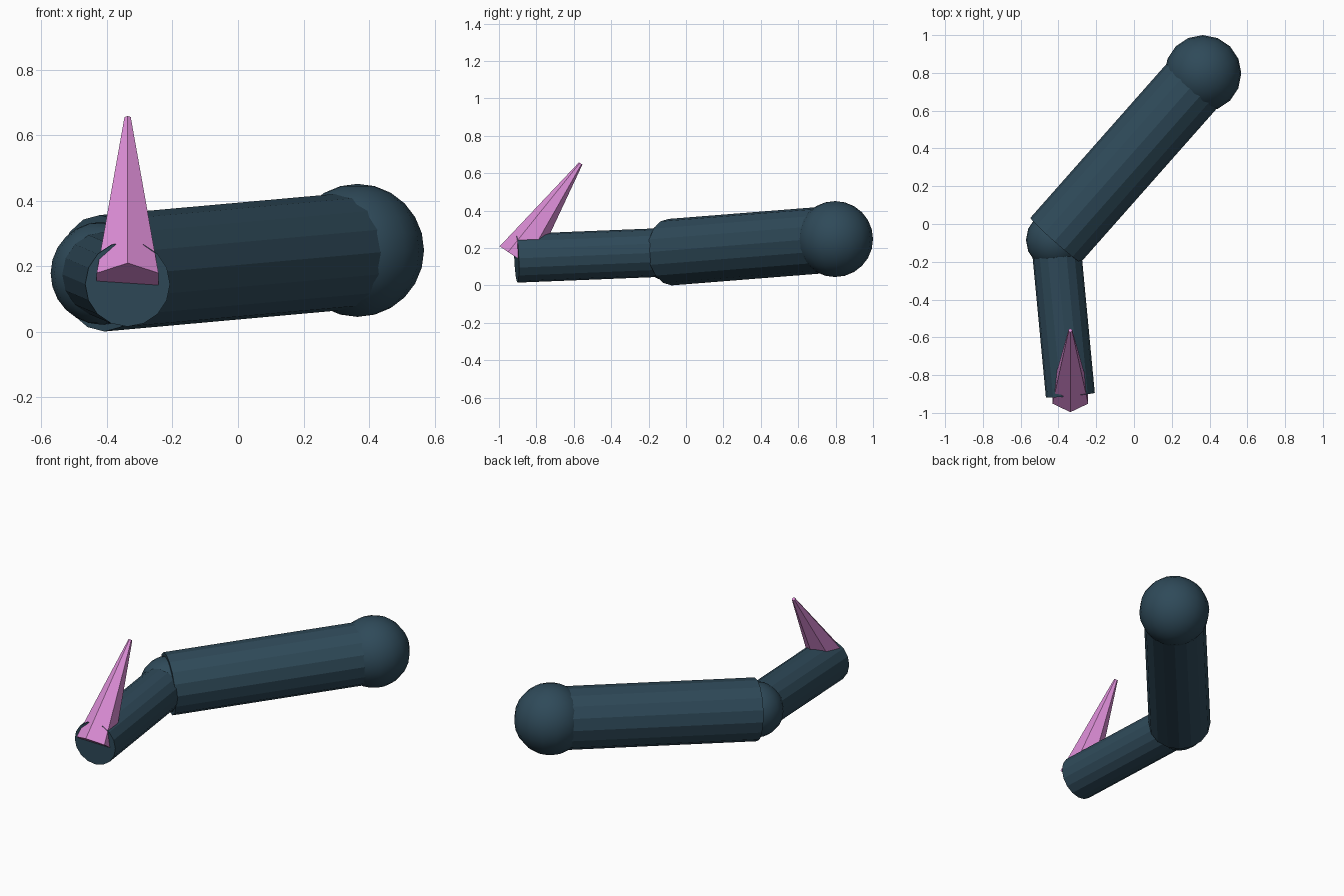
import bpy
from mathutils import Vector

if "Cube" in bpy.data.objects:
    bpy.data.objects.remove(bpy.data.objects["Cube"])


def material(name, rgb):
    m = bpy.data.materials.new(name)
    m.diffuse_color = (*rgb, 1)
    m.use_nodes = True
    m.node_tree.nodes["Principled BSDF"].inputs["Base Color"].default_value = m.diffuse_color
    return m


DARK = material("dark_blue", (0.028, 0.068, 0.1))
PINK = material("pink", (0.72, 0.27, 0.68))


def finish(name, mat):
    ob = bpy.context.object
    ob.name = name
    ob.data.materials.append(mat)
    return ob


def rod(name, a, b, r1, r2, sides, mat):
    """Flat-faced tapered rod from a to b."""
    axis = b - a
    bpy.ops.mesh.primitive_cone_add(
        vertices=sides, radius1=r1, radius2=r2, depth=axis.length,
        location=(a + b) / 2, rotation=axis.to_track_quat('Z', 'Y').to_euler())
    return finish(name, mat)


def ball(name, centre, r):
    bpy.ops.mesh.primitive_uv_sphere_add(segments=16, ring_count=12, radius=r, location=centre)
    bpy.ops.object.shade_smooth()
    return finish(name, DARK)


shoulder = Vector((0.365, 0.797, 0.248))
elbow = Vector((-0.415, -0.085, 0.178))
wrist = Vector((-0.337, -0.906, 0.145))
tip = Vector((-0.337, -0.563, 0.652))

# Arm segments and joints
ball("shoulder_joint", shoulder, 0.203)
rod("upper_arm", shoulder, elbow, 0.178, 0.178, 16, DARK)
ball("elbow_joint", elbow, 0.157)
rod("forearm", elbow, wrist, 0.13, 0.13, 16, DARK)

# Six-sided spike at the wrist
rod("spike", Vector((-0.337, -0.906, 0.148)), tip, 0.109, 0.011, 6, PINK)
